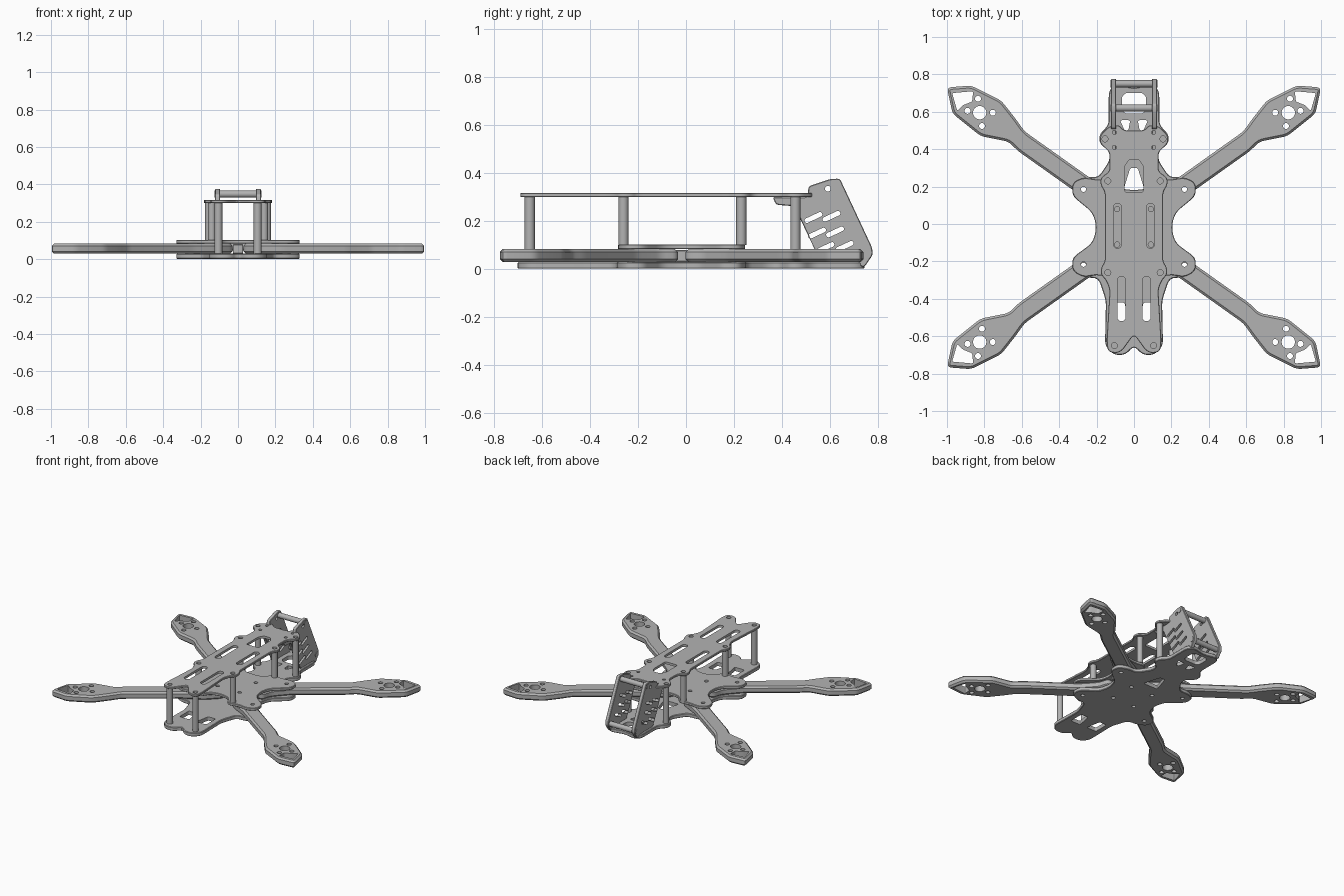
import bpy, bmesh, math
from mathutils import Matrix, Vector

cube = bpy.data.objects.get("Cube")
if cube:
    bpy.data.objects.remove(cube, do_unlink=True)

grey = bpy.data.materials.new("carbon grey")
grey.use_nodes = True
colour = (0.45, 0.45, 0.45, 1)
grey.diffuse_color = colour
grey.node_tree.nodes["Principled BSDF"].inputs["Base Color"].default_value = colour
parts = []
MID_Y = -0.018  # the arms mirror about this line


def finish(bm, name, matrix=None):
    bmesh.ops.recalc_face_normals(bm, faces=bm.faces[:])
    if matrix:
        bm.transform(matrix)
    mesh = bpy.data.meshes.new(name)
    bm.to_mesh(mesh)
    bm.free()
    mesh.materials.append(grey)
    obj = bpy.data.objects.new(name, mesh)
    bpy.context.collection.objects.link(obj)
    parts.append(obj)


def rounded(points, radius, steps=4):
    """Round every corner of a polygon."""
    result = []
    points = [Vector(p) for p in points]
    for i, p in enumerate(points):
        a, b = points[i - 1] - p, points[(i + 1) % len(points)] - p
        start = p + a.normalized() * min(radius, a.length * 0.45)
        end = p + b.normalized() * min(radius, b.length * 0.45)
        for s in range(steps + 1):
            t = s / steps
            result.append(start * (1 - t) ** 2 + p * 2 * t * (1 - t) + end * t * t)
    return result


def symmetric(half):
    return half + [(-x, y) for x, y in reversed(half) if x > 0]


def slot(x, y, length, width, angle=math.pi / 2, steps=8):
    r, reach, centre = width / 2, (length - width) / 2, Vector((x, y))
    axis = Vector((math.cos(angle), math.sin(angle)))
    loop = []
    for side in (1, -1):
        for s in range(steps + 1):
            a = angle + side * math.pi / 2 - math.pi + math.pi * s / steps
            if side < 0:
                a = angle + math.pi / 2 + math.pi * s / steps
            else:
                a = angle - math.pi / 2 + math.pi * s / steps
            loop.append(centre + axis * reach * side + r * Vector((math.cos(a), math.sin(a))))
    return loop


def circle(x, y, r, n=18):
    return [Vector((x + r * math.cos(math.tau * i / n), y + r * math.sin(math.tau * i / n)))
            for i in range(n)]


def both(maker, x, *rest):
    return [maker(side * x, *rest) for side in (1, -1)]


def mirrored_pair(loop):
    return [loop, [Vector((-p.x, p.y)) for p in loop]]


def inset(loop, amount):
    """Move a loop towards its inside."""
    n = len(loop)
    area = sum(loop[i - 1].cross(loop[i]) for i in range(n))
    out = []
    for i, p in enumerate(loop):
        d = (loop[(i + 1) % n] - loop[i - 1]).normalized()
        out.append(p + Vector((-d.y, d.x)) * (amount if area > 0 else -amount))
    return out


def plate(name, outline, holes, bottom, top, chamfer, matrix=None):
    """Flat cut sheet with chamfered rim and open holes."""
    bm = bmesh.new()
    small = inset(outline, chamfer)
    stacks = [[(small, bottom), (outline, bottom + chamfer),
               (outline, top - chamfer), (small, top)]]
    stacks += [[(h, bottom), (h, top)] for h in holes]
    caps = ([], [])
    for stack in stacks:
        rings = [[bm.verts.new((p.x, p.y, z)) for p in loop] for loop, z in stack]
        n = len(rings[0])
        for low, high in zip(rings, rings[1:]):
            for i in range(n):
                j = (i + 1) % n
                bm.faces.new((low[i], low[j], high[j], high[i]))
        for cap, ring in zip(caps, (rings[0], rings[-1])):
            cap += [bm.edges.get((ring[i - 1], ring[i])) for i in range(n)]
    for cap in caps:
        bmesh.ops.triangle_fill(bm, edges=cap, use_beauty=True, normal=(0, 0, 1))
    finish(bm, name, matrix)


def rod(name, start, end, radius):
    bm = bmesh.new()
    axis = Vector(end) - Vector(start)
    bmesh.ops.create_cone(bm, cap_ends=True, segments=20, radius1=radius,
                          radius2=radius, depth=axis.length)
    turn = axis.to_track_quat("Z", "Y").to_matrix().to_4x4()
    finish(bm, name, Matrix.Translation((Vector(start) + Vector(end)) / 2) @ turn)


# Four arms with motor mounts
arm = rounded([(0.03, 0), (0.20, -0.003), (0.22, 0.07), (0.31, 0.17), (0.62, 0.39),
               (0.67, 0.44), (0.82, 0.47), (0.97, 0.59), (1.0, 0.73), (0.87, 0.74),
               (0.71, 0.66), (0.635, 0.565), (0.585, 0.495), (0.24, 0.25),
               (0.12, 0.19), (0.03, 0.1)], 0.025)
arm_holes = [circle(0.825, 0.595, 0.036), circle(0.834, 0.67, 0.016),
             circle(0.89, 0.605, 0.016), circle(0.755, 0.595, 0.016),
             circle(0.813, 0.524, 0.016), circle(0.27, 0.185, 0.014),
             rounded([(0.86, 0.71), (0.972, 0.70), (0.945, 0.605), (0.915, 0.635),
                      (0.865, 0.655)], 0.01)]
for x_side, x_name in ((1, "left"), (-1, "right")):
    for y_side, y_name in ((1, "rear"), (-1, "front")):
        def place(loop):
            return [Vector((p.x * x_side, MID_Y + y_side * (p.y - MID_Y))) for p in loop]
        plate(f"{y_name}_{x_name}_arm", place(arm), [place(h) for h in arm_holes],
              0.03, 0.083, 0.012)

# Key block between the arms
plate("centre_key", rounded([(-0.028, -0.1), (0.028, -0.1), (0.028, 0.07),
                             (-0.028, 0.07)], 0.01), [], 0.03, 0.08, 0.004)

# Shared bolt pattern
bolts = []
for y in (0.185, -0.215):
    bolts += both(circle, 0.27, y, 0.014)
for y in (0.08, -0.11):
    bolts += both(circle, 0.09, y, 0.014)

# Middle plate clamping the arms
middle = symmetric([(0, -0.2), (0.08, -0.22), (0.11, -0.29), (0.2, -0.27), (0.27, -0.285),
                    (0.33, -0.25), (0.33, -0.18), (0.22, -0.1), (0.2, MID_Y), (0.22, 0.06),
                    (0.33, 0.15), (0.33, 0.22), (0.27, 0.25), (0.19, 0.235),
                    (0.11, 0.25), (0.08, 0.19), (0, 0.18)])
plate("middle_plate", rounded(middle, 0.04), bolts, 0.083, 0.103, 0.003)

# Bottom plate running from nose to tail
bottom = symmetric([(0, -0.65), (0.045, -0.70), (0.11, -0.70), (0.155, -0.65), (0.15, -0.41),
                    (0.19, -0.29), (0.27, -0.285), (0.33, -0.25), (0.33, -0.18),
                    (0.22, -0.1), (0.2, MID_Y), (0.22, 0.06), (0.33, 0.15), (0.33, 0.22),
                    (0.27, 0.25), (0.19, 0.25), (0.13, 0.34), (0.13, 0.39), (0.185, 0.43),
                    (0.185, 0.48), (0.135, 0.53), (0.135, 0.71), (0.105, 0.745),
                    (0.06, 0.74), (0, 0.725)])
bottom_cuts = [rounded(symmetric([(0.06, 0.17), (0.02, 0.3)]), 0.012),
               rounded(symmetric([(0.045, 0.59), (0.065, 0.61), (0.065, 0.68),
                                  (0.045, 0.70)]), 0.01)]
for cut in ([(0.02, 0.555), (0.075, 0.555), (0.05, 0.50), (0.03, 0.50)],
            [(0.03, -0.53), (0.05, -0.42), (0.11, -0.42), (0.11, -0.53)]):
    bottom_cuts += mirrored_pair(rounded(cut, 0.012))
plate("bottom_plate", rounded(bottom, 0.03), bolts + bottom_cuts, 0.002, 0.03, 0.004)

# Top plate with slots and peaked opening
posts = [(0.105, -0.65, 0.03), (0.14, -0.26, 0.1), (0.14, 0.23, 0.1), (0.155, 0.455, 0.03)]
top = symmetric([(0, -0.59), (0.065, -0.68), (0.1, -0.692), (0.14, -0.68), (0.147, -0.63),
                 (0.13, -0.35), (0.15, -0.30), (0.178, -0.27), (0.175, -0.23),
                 (0.155, -0.2), (0.155, 0.17), (0.18, 0.21), (0.178, 0.25), (0.13, 0.28),
                 (0.13, 0.385), (0.182, 0.43), (0.182, 0.475), (0.13, 0.525),
                 (0.08, 0.53), (0.055, 0.50), (0, 0.50)])
top_cuts = [rounded(symmetric([(0.05, 0.17), (0.05, 0.31), (0.025, 0.345)]), 0.012)]
top_cuts += both(slot, 0.088, -0.01, 0.24, 0.045)
top_cuts += both(slot, 0.067, -0.40, 0.24, 0.045)
for y in (0.41, 0.49):
    top_cuts += both(circle, 0.105, y, 0.011)
for x, y, z in posts:
    top_cuts += both(circle, x, y, 0.016)
plate("top_plate", rounded(top, 0.025), top_cuts, 0.30, 0.317, 0.003)

# Standoffs between the plates
for x, y, z in posts:
    for side in (1, -1):
        rod("standoff", (side * x, y, z), (side * x, y, 0.301), 0.021)

# Tilted tail cage: two side plates joined by crossbars
side_profile = rounded([(0.36, 0.30), (0.375, 0.268), (0.45, 0.262), (0.475, 0.21),
                        (0.56, 0.03), (0.70, 0.03), (0.74, 0.006), (0.777, 0.06),
                        (0.774, 0.09), (0.64, 0.377), (0.60, 0.375), (0.51, 0.345),
                        (0.505, 0.30)], 0.012)
side_cuts = [slot(y, z, 0.08, 0.02, math.radians(25)) for y, z in (
    (0.53, 0.215), (0.605, 0.22), (0.545, 0.15), (0.62, 0.155), (0.58, 0.09), (0.66, 0.095))]
side_cuts.append(circle(0.59, 0.335, 0.012))
to_side = Matrix(((0, 0, 1, 0), (1, 0, 0, 0), (0, 1, 0, 0), (0, 0, 0, 1)))
for name, x in (("left_tail_plate", 0.095), ("right_tail_plate", -0.122)):
    plate(name, side_profile, side_cuts, x, x + 0.027, 0.003, to_side)
for y, z in ((0.62, 0.348), (0.75, 0.065)):
    rod("tail_crossbar", (-0.125, y, z), (0.125, y, z), 0.019)

# Smooth the curved walls while keeping edges sharp
bpy.ops.object.select_all(action="DESELECT")
for obj in parts:
    obj.select_set(True)
bpy.context.view_layer.objects.active = parts[0]
bpy.ops.object.shade_smooth_by_angle(angle=math.radians(30))
